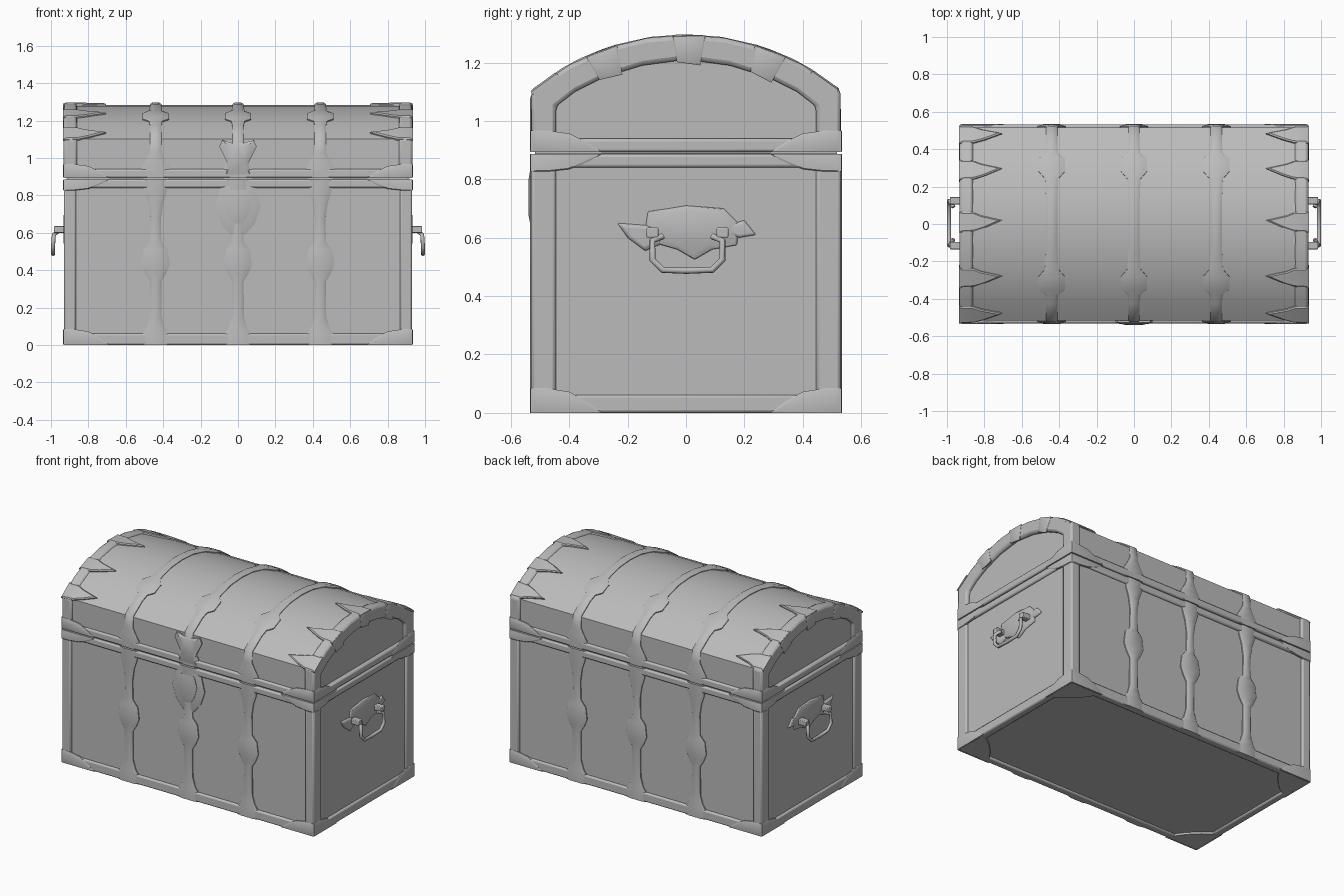
import bpy, bmesh, math
from mathutils import Vector

if "Cube" in bpy.data.objects:
    bpy.data.objects.remove(bpy.data.objects["Cube"])

grey = bpy.data.materials.new("plain grey")
grey.diffuse_color = (0.5, 0.5, 0.5, 1)
grey.use_nodes = True
grey.node_tree.nodes["Principled BSDF"].inputs["Base Color"].default_value = grey.diffuse_color
X, Y, Z = Vector((1, 0, 0)), Vector((0, 1, 0)), Vector((0, 0, 1))
R = 0.831                                   # lid arch radius
P = 0.517                                   # depth of the front and back panels


def arch(y, drop=0.0):
    return 1.295 - R + math.sqrt((R - drop) ** 2 - y * y)


def finish(bm, name, bevel=0.0, angle=35):
    bmesh.ops.recalc_face_normals(bm, faces=bm.faces)
    me = bpy.data.meshes.new(name)
    bm.to_mesh(me)
    bm.free()
    me.materials.append(grey)
    ob = bpy.data.objects.new(name, me)
    bpy.context.collection.objects.link(ob)
    bpy.ops.object.select_all(action='DESELECT')
    ob.select_set(True)
    bpy.context.view_layer.objects.active = ob
    bpy.ops.object.shade_smooth_by_angle(angle=math.radians(angle))
    if bevel:
        b = ob.modifiers.new("bevel", 'BEVEL')
        b.width, b.segments, b.limit_method = bevel, 2, 'ANGLE'
    return ob


def box(bm, lo, hi):
    c = bmesh.ops.create_cube(bm, size=1)['verts']
    for v in c:
        v.co = Vector([(lo[i] + hi[i]) / 2 + v.co[i] * (hi[i] - lo[i]) for i in range(3)])


def loft(bm, rings):
    """Skin closed rings of points and cap the two ends."""
    vs = [[bm.verts.new(p) for p in r] for r in rings]
    n = len(vs[0])
    for a, b in zip(vs, vs[1:]):
        for i in range(n):
            j = (i + 1) % n
            bm.faces.new((a[i], a[j], b[j], b[i]))
    bm.faces.new(vs[0])
    bm.faces.new(vs[-1])


def boss(bm, outline, o, u, v, n, t, s=0.75):
    """Raised plate: outline at the base, smaller outline on top."""
    cu = sum(p[0] for p in outline) / len(outline)
    cv = sum(p[1] for p in outline) / len(outline)
    ring = lambda k, h: [o + u * (cu + (a - cu) * k) + v * (cv + (b - cv) * k) + n * h
                         for a, b in outline]
    loft(bm, [ring(1, -0.005), ring(1, t * 0.5), ring(s, t)])


def sym(half):
    return half + [(-a, b) for a, b in reversed(half) if abs(a) > 1e-6]


def ribbon(bm, x, path, t):
    """Strap of varying width along a y-z path, raised in the middle."""
    rings = []
    for i, (y, z, w) in enumerate(path):
        a, b = path[max(i - 1, 0)], path[min(i + 1, len(path) - 1)]
        d = Vector((0, b[0] - a[0], b[1] - a[1])).normalized()
        n = Vector((0, -d.z, d.y))
        p = Vector((x, y, z))
        rings.append([p + X * (w * k) + n * h for k, h in
                      ((-1, -0.01), (-1, t * .4), (-.55, t), (.55, t), (1, t * .4), (1, -0.01))])
    loft(bm, rings)


# body and lid panels
bm = bmesh.new()
box(bm, (-0.918, -P, 0.012), (0.918, P, 0.89))
finish(bm, "chest_body")
bm = bmesh.new()
ys = [-P + 2 * P * i / 10 for i in range(11)]
prof = [(-P, 0.888)] + [(y, arch(y, 0.011)) for y in ys] + [(P, 0.888)]
loft(bm, [[Vector((x, y, z)) for y, z in prof] for x in (-0.906, 0.906)])
finish(bm, "lid")

# arched bands at the lid ends
bm = bmesh.new()
outer = [-0.53 + 1.06 * i / 8 for i in range(9)]
inner = sym([(0.445, 1.05), (0.38, 1.1), (0.28, 1.15), (0.15, 1.19), (0, 1.21)])
for s in (-1, 1):
    ring = [(-0.53, 0.895)] + [(y, arch(y)) for y in outer] + [(0.53, 0.895)]
    ring += [(0.445, 0.895)] + inner + [(-0.445, 0.895)]
    n = len(ring)
    a = [bm.verts.new((s * 0.86, y, z)) for y, z in ring]
    b = [bm.verts.new((s * 0.932, y, z)) for y, z in ring]
    for i in range(n):
        j = (i + 1) % n
        bm.faces.new((a[i], a[j], b[j], b[i]))
    for i in range(n // 2 - 1):
        for r in (a, b):
            bm.faces.new((r[i], r[i + 1], r[n - 2 - i], r[n - 1 - i]))
finish(bm, "lid_end_bands", 0.014)

# corner posts
bm = bmesh.new()
for sx in (-1, 1):
    for sy in (-1, 1):
        xs, yy = sorted((sx * 0.865, sx * 0.931)), sorted((sy * 0.445, sy * 0.531))
        box(bm, (xs[0], yy[0], 0.01), (xs[1], yy[1], 0.883))
finish(bm, "corner_posts", 0.012)

# rails round the base, body top and lid edge
for name, z0, z1 in (("base_rail", 0.0, 0.062), ("body_top_rail", 0.84, 0.886),
                     ("lid_rail", 0.893, 0.94)):
    bm = bmesh.new()
    for s in (-1, 1):
        y = sorted((s * 0.531, s * 0.48))
        box(bm, (-0.932, y[0], z0), (0.932, y[1], z1))
        x = sorted((s * 0.932, s * 0.882))
        box(bm, (x[0], -0.531, z0), (x[1], 0.531, z1))
    finish(bm, name, 0.01)

# ornamental straps: lid straps run over the arch, body straps down front and back
half = [(-P, z, w) for z, w in ((0.893, .07), (0.95, .075), (0.99, .05), (1.03, .03))]
half += [(y, arch(y, 0.012), w) for y, w in ((-.512, .03), (-.42, .03), (-.375, .035), (-.35, .07),
                                             (-.28, .07), (-.24, .035), (-.12, .03))]
lid_path = half + [(0, arch(0, 0.012), .03)] + [(-y, z, w) for y, z, w in reversed(half)]
body = ((0.0, .08), (.05, .08), (.09, .05), (.15, .032), (.34, .03), (.38, .055), (.43, .075),
        (.51, .065), (.55, .03), (.68, .028), (.76, .04), (.82, .06), (.886, .065))
for name, x in (("left", -0.44), ("middle", 0.0), ("right", 0.44)):
    bm = bmesh.new()
    ribbon(bm, x, lid_path, 0.014)
    finish(bm, name + "_lid_strap", angle=50)
    bm = bmesh.new()
    front = [(-P, z, w) for z, w in body]
    ribbon(bm, x, front, 0.017)
    ribbon(bm, x, [(-y, z, w) for y, z, w in reversed(front)], 0.017)
    finish(bm, name + "_body_straps", angle=50)

# corner plates on all sides and under the base
bm = bmesh.new()
corner = [(0, 0), (.24, 0), (.19, .045), (.13, .085), (.05, .1), (0, .1)]
for sx in (-1, 1):
    for sy in (-1, 1):
        for z, d, k in ((0.0, 1, .85), (0.886, -1, .6), (0.893, 1, .75)):
            o = Vector((sx * 0.929, sy * 0.529, z))
            boss(bm, corner, o, -sy * Y, Z * d * k, sx * X, 0.006, 0.85)
            boss(bm, corner, o, -sx * X, Z * d * k, sy * Y, 0.006, 0.85)
        boss(bm, [(0, 0), (.24, 0), (.17, .1), (.1, .17), (0, .24)],
             Vector((sx * 0.928, sy * 0.527, 0.008)), -sx * X, -sy * Y, -Z, 0.008, 0.95)
finish(bm, "corner_plates")

# pointed clasps gripping the lid's end bands
bm = bmesh.new()
tab = [(0, -.055), (.08, -.05), (.14, -.03), (.23, .01), (.12, .035), (.07, .055), (0, .055)]
clip = [(-.055, 0), (-.04, -.09), (.04, -.1), (.055, 0)]
for s in (-1, 1):
    for y in (-0.49, -0.29, 0.01, 0.29, 0.48):
        n = Vector((0, y, math.sqrt(R * R - y * y))).normalized()
        t = Vector((0, n.z, -n.y))
        o = Vector((s * 0.935, y, arch(y))) - n * 0.011
        boss(bm, tab, o, -s * X, t, n, 0.011, 0.85)
        if abs(y) < 0.4:
            boss(bm, clip, Vector((s * 0.93, y, arch(y) - 0.004)), t, n, s * X, 0.006, 0.9)
finish(bm, "lid_clasps")

# lock plate and hasp
bm = bmesh.new()
o = Vector((0, -P, 0))
boss(bm, sym([(.06, .886), (.09, .86), (.12, .74), (.09, .65), (.04, .59)]), o, X, Z, -Y, 0.014, 0.8)
boss(bm, sym([(.05, .83), (.07, .76), (.05, .69), (.025, .65)]), o - Y * 0.012, X, Z, -Y, 0.01, 0.7)
finish(bm, "lock_plate")
bm = bmesh.new()
boss(bm, sym([(.075, .893), (.055, .97), (.1, 1.06), (.085, 1.095), (.03, 1.08)]), o, X, Z, -Y, 0.018, 0.75)
finish(bm, "lock_hasp")

# end handles: leafy plate, two lugs and a hanging bail
plate = [(-.13, .69), (-.06, .7), (0, .71), (.13, .7), (.18, .65), (.175, .575), (.09, .56),
         (.03, .525), (-.03, .56), (-.1, .58), (-.14, .63)]
for name, s in (("left", -1), ("right", 1)):
    bm = bmesh.new()
    o = Vector((s * 0.917, 0, 0))
    boss(bm, plate, o, Y, Z, s * X, 0.016, 0.8)
    boss(bm, [(-.235, .65), (-.1, .64), (-.08, .58), (-.14, .555), (-.2, .6)], o, Y, Z, s * X, 0.016)
    boss(bm, [(.1, .63), (.2, .66), (.24, .61), (.18, .6)], o, Y, Z, s * X, 0.013)
    for y in (-0.115, 0.125):
        a, b = sorted((s * 0.91, s * 0.985))
        box(bm, (a, y - 0.02, 0.6), (b, y + 0.02, 0.635))
    finish(bm, name + "_handle_plate", 0.006)
    cu = bpy.data.curves.new(name + "_handle_bail", 'CURVE')
    cu.dimensions, cu.bevel_depth, cu.bevel_resolution, cu.use_fill_caps = '3D', 0.011, 2, True
    pts = [(-.08, .605, .965), (-.115, .59, .985), (-.115, .525, .989), (-.08, .49, .989), (0, .487, .989),
           (.09, .49, .989), (.125, .525, .989), (.125, .59, .985), (.09, .605, .965)]
    sp = cu.splines.new('POLY')
    sp.points.add(len(pts) - 1)
    for p, (y, z, x) in zip(sp.points, pts):
        p.co = (s * x, y, z, 1)
    cu.materials.append(grey)
    bpy.context.collection.objects.link(bpy.data.objects.new(name + "_handle_bail", cu))
